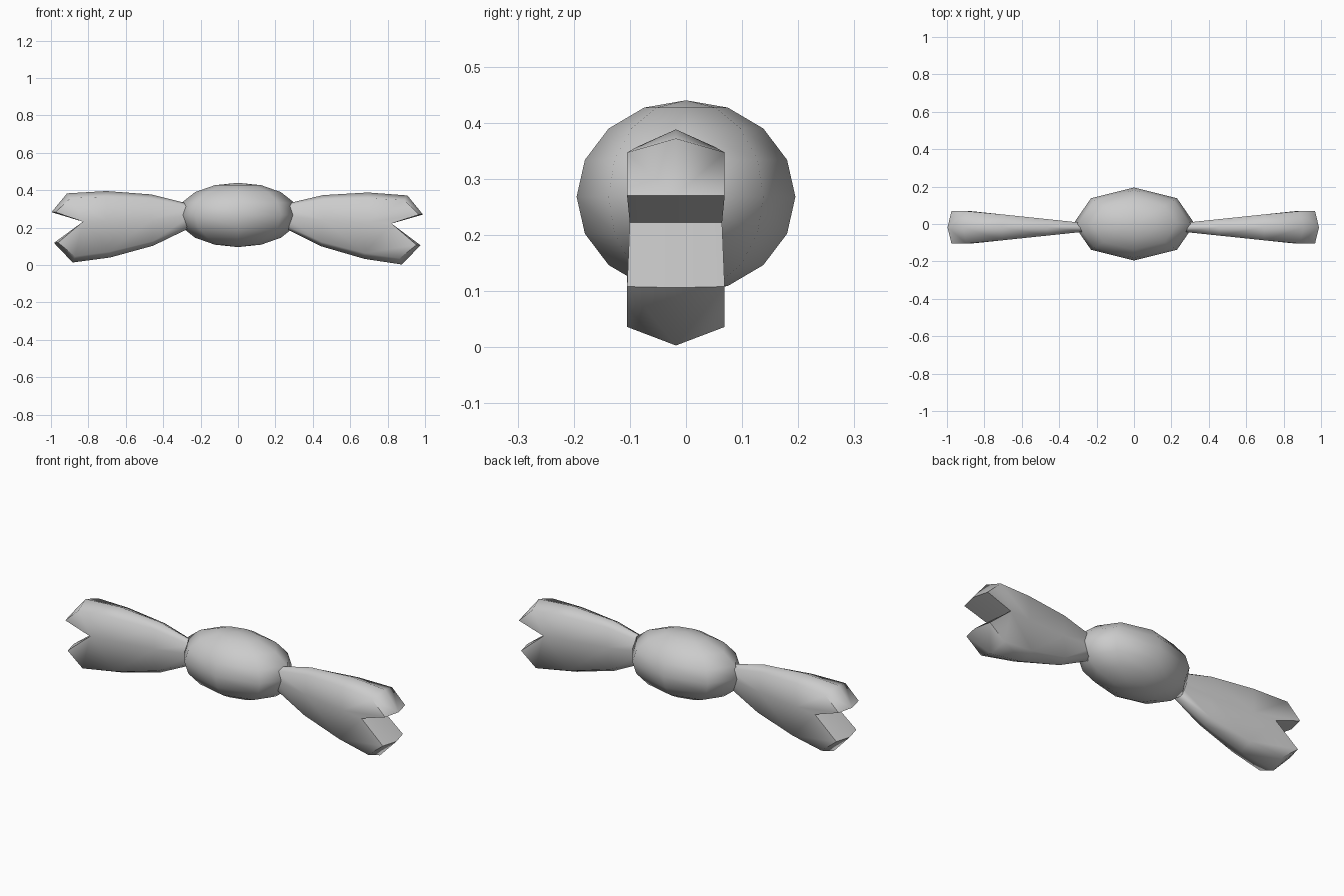
import bpy, bmesh, math

if "Cube" in bpy.data.objects:
    bpy.data.objects.remove(bpy.data.objects["Cube"])

YC = -0.018  # wrapper centre plane


def finish(bm, name, angle):
    bmesh.ops.recalc_face_normals(bm, faces=bm.faces)
    me = bpy.data.meshes.new(name)
    bm.to_mesh(me)
    bm.free()
    ob = bpy.data.objects.new(name, me)
    bpy.context.collection.objects.link(ob)
    bpy.ops.object.select_all(action='DESELECT')
    bpy.context.view_layer.objects.active = ob
    ob.select_set(True)
    bpy.ops.object.shade_smooth_by_angle(angle=math.radians(angle))
    return ob


# Sweet body: low-poly squashed sphere
bm = bmesh.new()
bmesh.ops.create_uvsphere(bm, u_segments=8, v_segments=8, radius=1)
for v in bm.verts:
    v.co = (v.co.x * 0.325, v.co.y * 0.195, v.co.z * 0.172 + 0.268)
finish(bm, "candy_body", 80)

# Wrapper outline: ridge (x, z) and side-face corner (x, z)
RIDGE = [(0.25, 0.325), (0.46, 0.374), (0.70, 0.388), (0.91, 0.372),
         (0.993, 0.27), (0.825, 0.222), (0.98, 0.106), (0.88, 0.003),
         (0.68, 0.033), (0.45, 0.10), (0.25, 0.20)]
SIDE = [(0.25, 0.31), (0.46, 0.35), (0.70, 0.357), (0.892, 0.347),
        (0.972, 0.27), (0.825, 0.222), (0.958, 0.108), (0.868, 0.036),
        (0.68, 0.064), (0.45, 0.124), (0.25, 0.215)]
MIDDLE = [(0.25, 0.263), (0.46, 0.24), (0.70, 0.228)]


def wrapper(name, side, lift):
    bm = bmesh.new()

    def vert(p, s):
        x, z = p
        half = min(0.087, 0.022 + 0.065 * (x - 0.25) / 0.62)
        return bm.verts.new((side * x, YC + s * half,
                             z + lift * (x - 0.25) / 0.7))

    ridge = [vert(p, 0) for p in RIDGE]
    n = len(ridge)
    for s in (-1, 1):
        o = [vert(p, s) for p in SIDE]
        m = [vert(p, s) for p in MIDDLE]
        # broad side face
        for f in ((o[0], o[1], m[1], m[0]), (o[1], o[2], m[2], m[1]),
                  (o[2], o[3], o[4], o[5], m[2]),
                  (m[2], o[5], o[6], o[7], o[8]),
                  (m[1], m[2], o[8], o[9]), (m[0], m[1], o[9], o[10])):
            bm.faces.new(f)
        # bevelled rim up to the ridge
        for i in range(n - 1):
            bm.faces.new((o[i], o[i + 1], ridge[i + 1], ridge[i]))
        # hidden root cap
        bm.faces.new((ridge[0], o[0], m[0], o[10], ridge[10]))
    bmesh.ops.remove_doubles(bm, verts=bm.verts, dist=1e-5)
    ob = finish(bm, name, 72)
    ob.location.x = -0.004
    return ob


# Twisted wrapper ends
wrapper("wrapper_right", 1, 0.0)
wrapper("wrapper_left", -1, 0.012)
